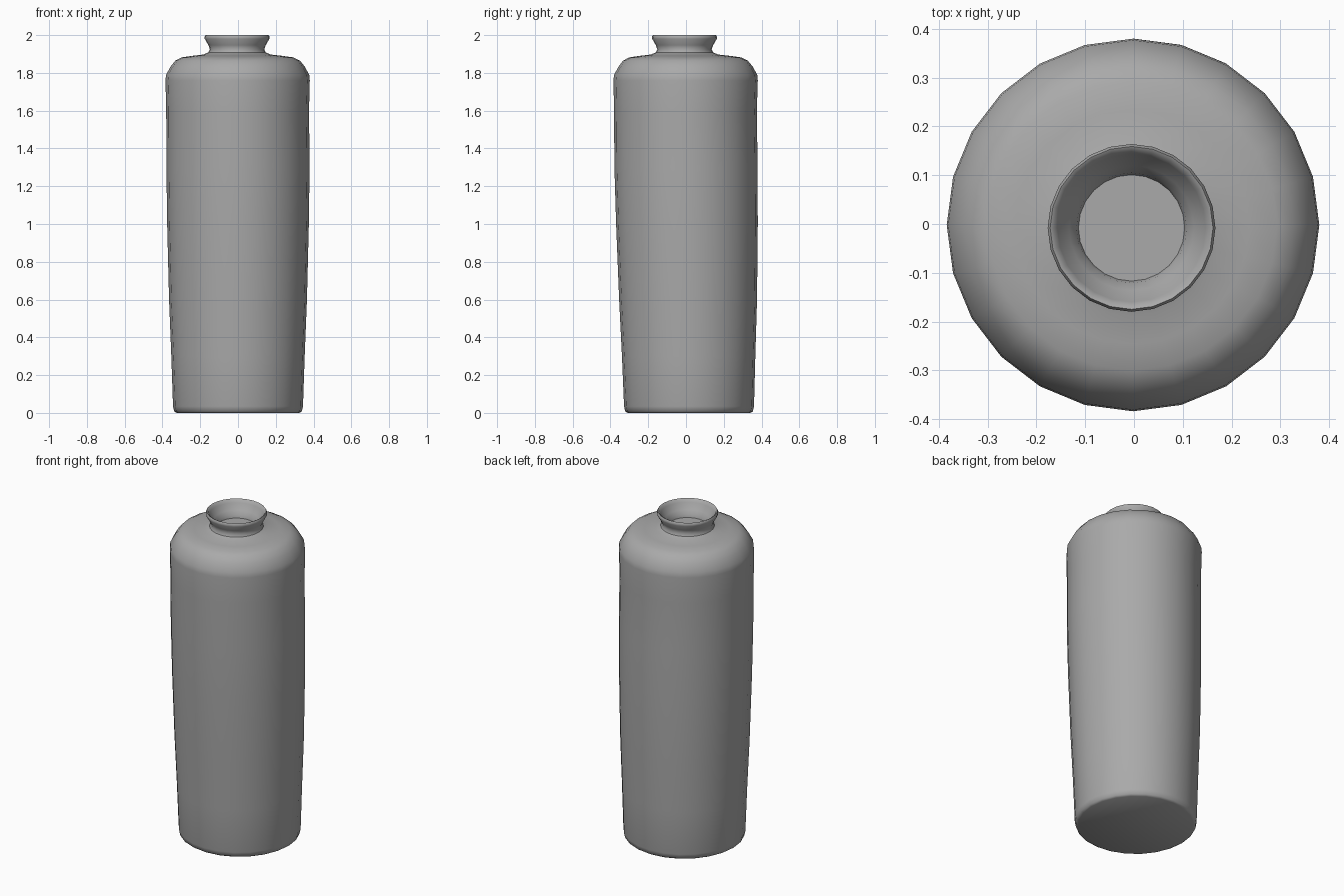
import bpy
import bmesh
from math import cos, sin, tau

SIDES = 24

cube = bpy.data.objects.get("Cube")
if cube:
    bpy.data.objects.remove(cube, do_unlink=True)

# Single grey clay material
clay = bpy.data.materials.new("grey clay")
clay.use_nodes = True
clay.diffuse_color = (0.4, 0.4, 0.4, 1)
clay.node_tree.nodes["Principled BSDF"].inputs["Base Color"].default_value = (0.4, 0.4, 0.4, 1)


def lathe(name, rings, cap_first=False, cap_last=False):
    """Loft rings of (radius, height, centre x, centre y) into a smooth part."""
    bm = bmesh.new()
    loops = []
    for r, z, cx, cy in rings:
        loops.append([bm.verts.new((cx + r * cos(tau * i / SIDES),
                                    cy + r * sin(tau * i / SIDES), z))
                      for i in range(SIDES)])
    for low, high in zip(loops, loops[1:]):
        for i in range(SIDES):
            j = (i + 1) % SIDES
            bm.faces.new((low[i], low[j], high[j], high[i]))
    if cap_first:
        bm.faces.new(loops[0][::-1])
    if cap_last:
        bm.faces.new(loops[-1])
    mesh = bpy.data.meshes.new(name)
    bm.to_mesh(mesh)
    bm.free()
    mesh.materials.append(clay)
    obj = bpy.data.objects.new(name, mesh)
    bpy.context.collection.objects.link(obj)
    bpy.ops.object.select_all(action="DESELECT")
    obj.select_set(True)
    bpy.context.view_layer.objects.active = obj
    bpy.ops.object.shade_smooth_by_angle(angle=0.9)
    return obj


# Body, slightly leaning, swelling toward the rounded shoulder
lathe("bottle_body", [
    (0.325, 0.0, 0, 0.016),
    (0.338, 0.008, 0, 0.016),
    (0.344, 0.035, 0, 0.016),
    (0.353, 0.3, 0, 0.014),
    (0.365, 0.6, 0, 0.011),
    (0.375, 1.0, 0, 0.005),
    (0.379, 1.3, 0, 0.0),
    (0.378, 1.6, -0.002, -0.003),
    (0.382, 1.76, -0.002, -0.002),
    (0.379, 1.79, -0.002, -0.002),
    (0.354, 1.835, -0.002, -0.002),
    (0.33, 1.865, -0.002, -0.003),
    (0.296, 1.882, -0.003, -0.004),
    (0.24, 1.89, -0.004, -0.006),
    (0.18, 1.897, -0.005, -0.008),
    (0.152, 1.908, -0.005, -0.008),
], cap_first=True)

# Flared neck: outside, rolled lip, inner funnel and the closed throat
neck = [(0.152, 1.908), (0.144, 1.925), (0.152, 1.947), (0.171, 1.98),
        (0.172, 1.992), (0.167, 2.0), (0.159, 1.996), (0.152, 1.98),
        (0.128, 1.945), (0.113, 1.925), (0.109, 1.905)]
lathe("bottle_neck", [(r, z, -0.005, -0.008) for r, z in neck], cap_last=True)
